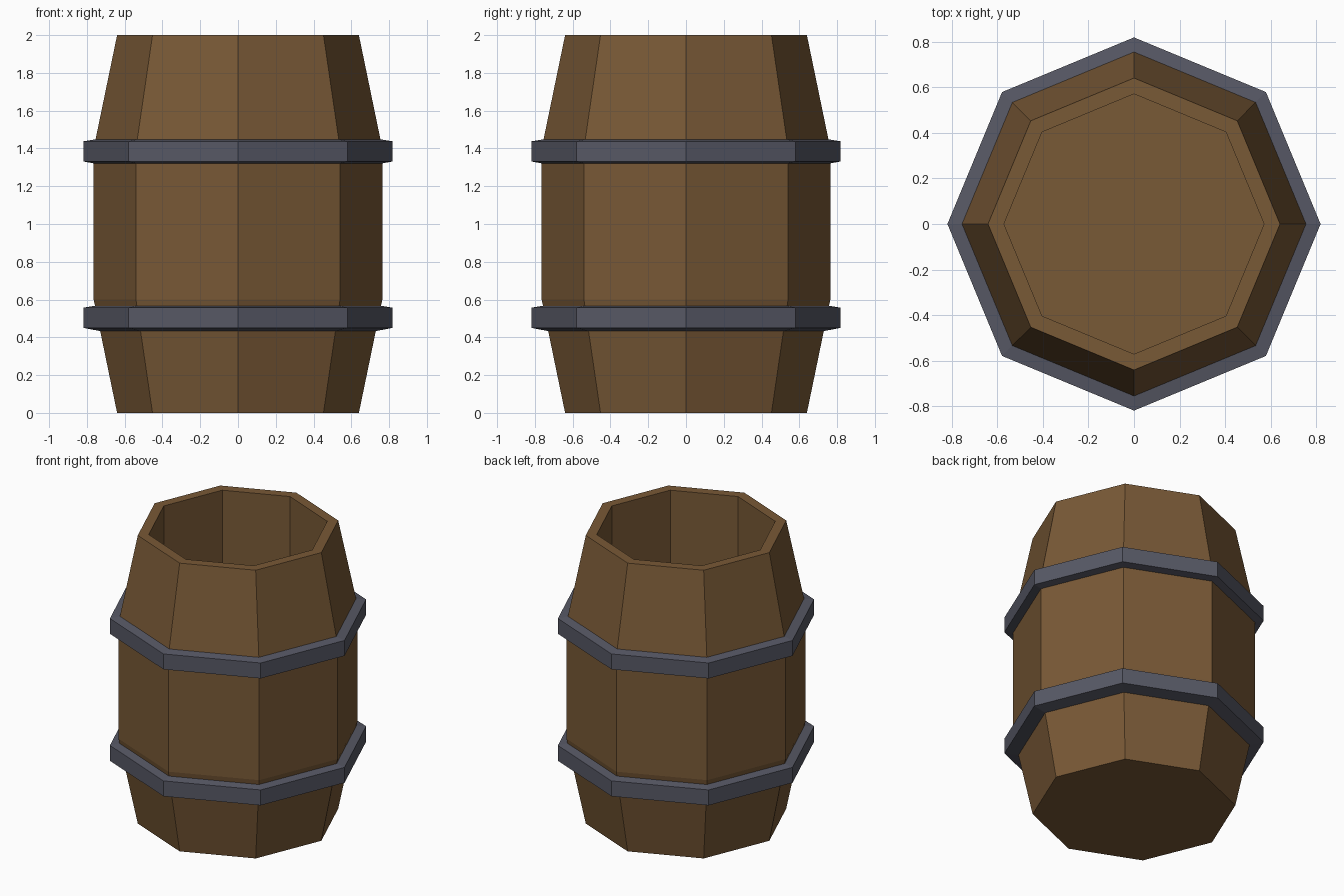
import bpy, bmesh, math

if "Cube" in bpy.data.objects:
    bpy.data.objects.remove(bpy.data.objects["Cube"])

SIDES = 8


def material(name, rgb):
    m = bpy.data.materials.new(name)
    m.diffuse_color = (*rgb, 1)
    m.use_nodes = True
    m.node_tree.nodes["Principled BSDF"].inputs["Base Color"].default_value = m.diffuse_color
    return m


def lathe(name, profile, mat, closed=False):
    """Revolve an (r, z) profile in flat sides; open profiles get end caps."""
    bm = bmesh.new()
    rings = []
    for r, z in profile:
        rings.append([bm.verts.new((r * math.cos(2 * math.pi * i / SIDES),
                                    r * math.sin(2 * math.pi * i / SIDES), z))
                      for i in range(SIDES)])
    pairs = list(zip(rings, rings[1:]))
    if closed:
        pairs.append((rings[-1], rings[0]))
    else:
        bm.faces.new(rings[0])
        bm.faces.new(rings[-1])
    for a, b in pairs:
        for i in range(SIDES):
            j = (i + 1) % SIDES
            bm.faces.new((a[i], a[j], b[j], b[i]))
    bmesh.ops.recalc_face_normals(bm, faces=bm.faces)
    mesh = bpy.data.meshes.new(name)
    bm.to_mesh(mesh)
    bm.free()
    mesh.materials.append(mat)
    obj = bpy.data.objects.new(name, mesh)
    bpy.context.collection.objects.link(obj)
    return obj


wood = material("wood", (0.19, 0.10, 0.037))
iron = material("iron", (0.095, 0.098, 0.13))

# Open barrel: tapered outside, straight hollow inside, floor near the bottom
lathe("barrel_body", [(0.64, 0), (0.764, 0.6), (0.764, 1.4), (0.64, 2),
                      (0.57, 2), (0.57, 0.1)], wood)

# Two iron hoops, slightly taller where they meet the wood
lathe("lower_hoop", [(0.729, 0.433), (0.818, 0.45), (0.818, 0.557), (0.757, 0.567)],
      iron, closed=True)
lathe("upper_hoop", [(0.763, 1.321), (0.818, 1.331), (0.818, 1.438), (0.754, 1.448)],
      iron, closed=True)
